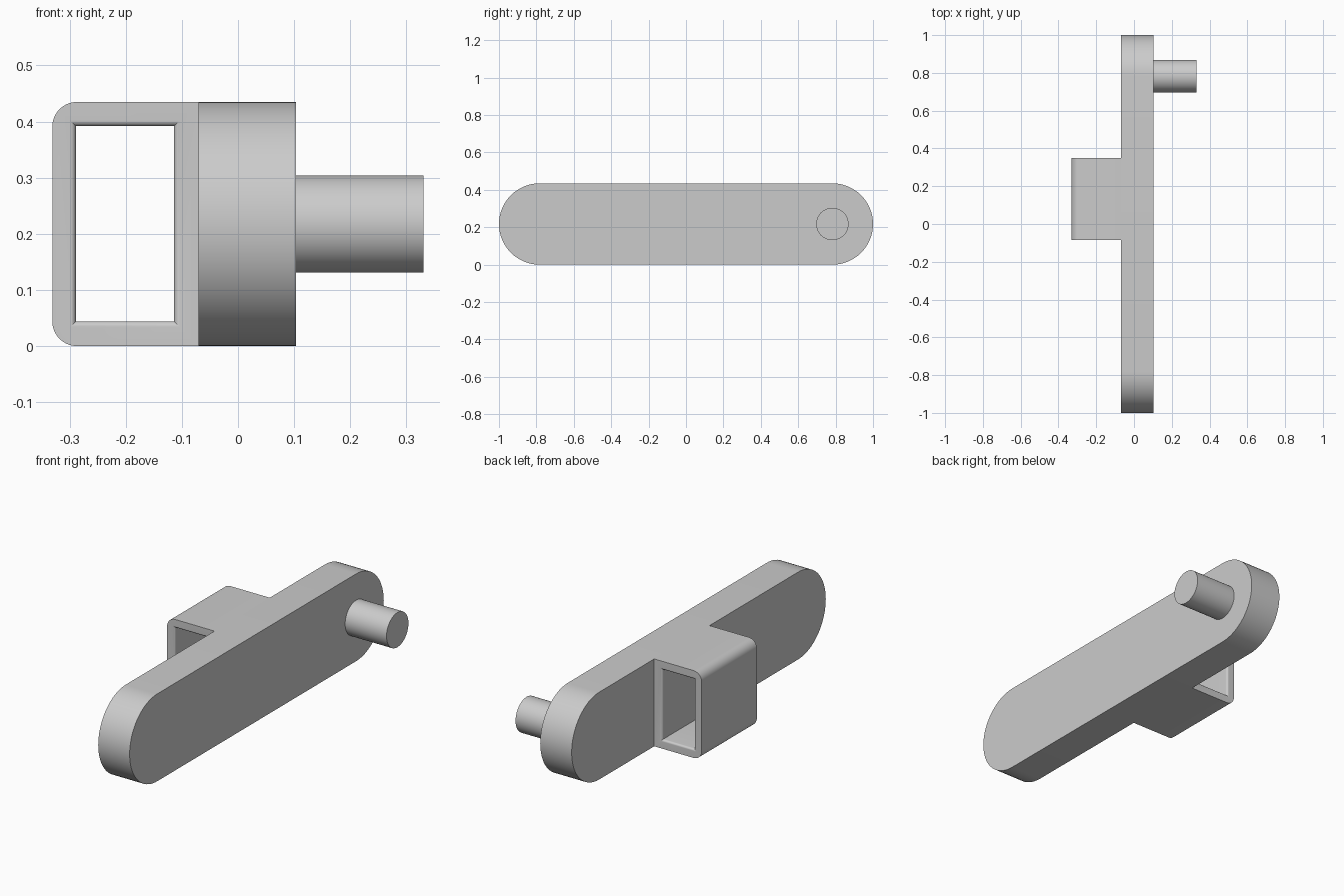
import bpy, bmesh
from math import sin, cos, pi, radians

cube = bpy.data.objects.get("Cube")
if cube:
    bpy.data.objects.remove(cube, do_unlink=True)

# Main dimensions
HEIGHT = 0.435
R = HEIGHT / 2
BAR_X = (-0.07, 0.103)
PEG_Y, PEG_R, PEG_END = 1 - R, 0.0865, 0.331
BRACKET_X, BRACKET_Y = -0.331, (-0.085, 0.35)
HOLE_X, HOLE_Z = (-0.289, -0.114), (0.044, 0.392)
FILLET = 0.011

grey = bpy.data.materials.new("plain grey")
grey.use_nodes = True
colour = (0.6, 0.6, 0.6, 1)
grey.diffuse_color = colour
grey.node_tree.nodes["Principled BSDF"].inputs["Base Color"].default_value = colour


def loft(name, rings):
    """Closed solid through a list of equal-length point rings."""
    bm = bmesh.new()
    loops = [[bm.verts.new(p) for p in ring] for ring in rings]
    for a, b in zip(loops, loops[1:]):
        for i in range(len(a)):
            j = (i + 1) % len(a)
            bm.faces.new((a[i], a[j], b[j], b[i]))
    bm.faces.new(loops[0])
    bm.faces.new(loops[-1])
    bmesh.ops.recalc_face_normals(bm, faces=bm.faces)
    mesh = bpy.data.meshes.new(name)
    bm.to_mesh(mesh)
    bm.free()
    mesh.materials.append(grey)
    obj = bpy.data.objects.new(name, mesh)
    bpy.context.collection.objects.link(obj)
    return obj


def arc(cx, cy, r, start, end, n):
    return [(cx + r * cos(start + (end - start) * i / n),
             cy + r * sin(start + (end - start) * i / n)) for i in range(n + 1)]


def smooth(obj):
    bpy.ops.object.select_all(action="DESELECT")
    obj.select_set(True)
    bpy.context.view_layer.objects.active = obj
    bpy.ops.object.shade_smooth_by_angle(angle=radians(30))


# Long bar with rounded ends
stadium = arc(1 - R, R, R, -pi / 2, pi / 2, 32) + arc(R - 1, R, R, pi / 2, 3 * pi / 2, 32)
bar = loft("bar", [[(x, y, z) for y, z in stadium] for x in BAR_X])

# Round peg near the back end
circle = arc(PEG_Y, R, PEG_R, 0, 2 * pi, 48)[:-1]
peg = loft("peg", [[(x, y, z) for y, z in circle] for x in (BAR_X[1], PEG_END)])

# Bracket block with two rounded outer corners
c = 0.044
outline = ([(BAR_X[0], 0), (BAR_X[0], HEIGHT)]
           + arc(BRACKET_X + c, HEIGHT - c, c, pi / 2, pi, 10)
           + arc(BRACKET_X + c, c, c, pi, 3 * pi / 2, 10))
bracket = loft("bracket", [[(x, y, z) for x, z in outline] for y in BRACKET_Y])

# Through slot with filleted mouths
steps = [(FILLET * (1 - sin(a)), FILLET * (1 - cos(a)))
         for a in (pi / 2 * i / 6 for i in range(7))]
front, back = BRACKET_Y
stations = [(front + d, o) for d, o in reversed(steps)] + [(back - d, o) for d, o in steps]
stations = [(front - 0.05, FILLET)] + stations + [(back + 0.05, FILLET)]
(x0, x1), (z0, z1) = HOLE_X, HOLE_Z
cutter = loft("slot_cutter", [[(x0 - o, y, z0 - o), (x1 + o, y, z0 - o),
                               (x1 + o, y, z1 + o), (x0 - o, y, z1 + o)]
                              for y, o in stations])
cutter.hide_render = True

cut = bracket.modifiers.new("slot", "BOOLEAN")
cut.operation = "DIFFERENCE"
cut.solver = "EXACT"
cut.object = cutter
bpy.context.view_layer.objects.active = bracket
bpy.ops.object.modifier_apply(modifier=cut.name)
bpy.data.objects.remove(cutter, do_unlink=True)

for part in (bar, peg, bracket):
    smooth(part)
